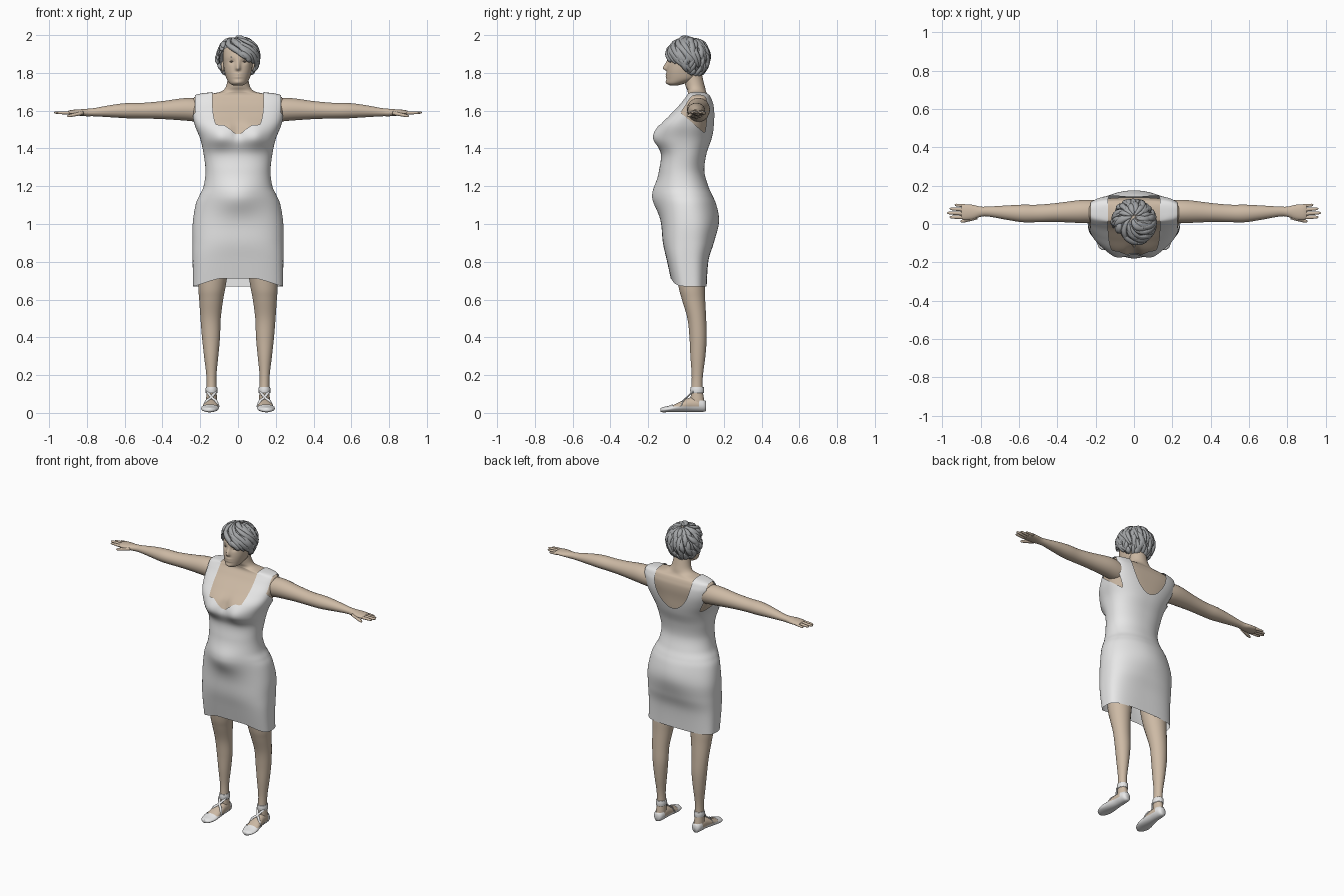
import bpy, bmesh, math, random
from mathutils import Vector, Matrix

random.seed(4)
if "Cube" in bpy.data.objects:
    bpy.data.objects.remove(bpy.data.objects["Cube"])


def material(name, rgb):
    m = bpy.data.materials.new(name)
    m.use_nodes = True
    m.diffuse_color = (*rgb, 1)
    m.node_tree.nodes["Principled BSDF"].inputs["Base Color"].default_value = (*rgb, 1)
    return m


SKIN = material("tan skin", (0.61, 0.49, 0.375))
CLOTH = material("off white cloth", (0.8, 0.8, 0.8))
HAIR = material("grey hair", (0.36, 0.37, 0.38))
EYE = material("brown eye", (0.2, 0.16, 0.13))


def clamp(v):
    return min(1, max(0, v))


def bell(v, width):
    return math.exp(-(v / width) ** 2)


def smooth_rows(rows, steps):
    """Catmull-Rom interpolation between the rows."""
    out = []
    for i in range(len(rows) - 1):
        four = [rows[max(i - 1, 0)], rows[i], rows[i + 1], rows[min(i + 2, len(rows) - 1)]]
        for k in range(steps):
            t = k / steps
            out.append([b + t * (c - a) / 2 + t * t * (a - 2.5 * b + 2 * c - d / 2)
                        + t ** 3 * (1.5 * (b - c) + (d - a) / 2) for a, b, c, d in zip(*four)])
    return out + [list(rows[-1])]


def oval(count, power=2):
    """Unit superellipse."""
    pts = []
    for i in range(count):
        a = math.tau * (i + 0.5) / count
        c, s = math.cos(a), math.sin(a)
        pts.append((math.copysign(abs(c) ** (2 / power), c), math.copysign(abs(s) ** (2 / power), s)))
    return pts


def add_rings(bm, rings):
    loops = [[bm.verts.new(p) for p in ring] for ring in rings]
    n = len(loops[0])
    for low, high in zip(loops, loops[1:]):
        for i in range(n):
            bm.faces.new((low[i], low[(i + 1) % n], high[(i + 1) % n], high[i]))
    bm.faces.new(loops[0][::-1])
    bm.faces.new(loops[-1])


def add_tube(bm, path, radii, hub, flat=1.0, sides=8):
    """Tapered strand, flattened towards the hub."""
    rings = []
    for i, p in enumerate(path):
        along = (path[min(i + 1, len(path) - 1)] - path[max(i - 1, 0)]).normalized()
        side = along.cross(p - hub).normalized()
        out = side.cross(along)
        rings.append([p + radii[i] * (u * side + flat * v * out) for u, v in oval(sides)])
    add_rings(bm, rings)


def cut(bm, keep):
    """Trim the mesh along keep(point) = 0."""
    val = {v: keep(v.co) + 1e-7 for v in bm.verts}
    new = []
    for e in list(bm.edges):
        a, b = (val[v] for v in e.verts)
        if a * b < 0:
            new.append(bmesh.utils.edge_split(e, e.verts[0], a / (a - b))[1])
    bmesh.ops.connect_verts(bm, verts=new)
    gone = [f for f in bm.faces if sum(val.get(v, 0) for v in f.verts) < 0]
    bmesh.ops.delete(bm, geom=gone, context='FACES')


def finish(name, bm, mat, keep=None, inset=0):
    bmesh.ops.recalc_face_normals(bm, faces=bm.faces)
    bm.normal_update()
    for v, n in [(v, v.normal.copy()) for v in bm.verts]:
        v.co -= n * inset
    if keep:
        cut(bm, keep)
    me = bpy.data.meshes.new(name)
    bm.to_mesh(me)
    bm.free()
    me.materials.append(mat)
    for p in me.polygons:
        p.use_smooth = True
    bpy.context.collection.objects.link(bpy.data.objects.new(name, me))


def loft(name, rows, place, mat, steps=6, sides=24, **kw):
    """Rows of (position, centre a, centre b, radius a, radius b)."""
    bm = bmesh.new()
    add_rings(bm, [[place(t, a + ra * u, b + rb * v) for u, v in oval(sides)]
                   for t, a, b, ra, rb in smooth_rows(rows, steps)])
    finish(name, bm, mat, **kw)


def upright(name, rows, mat, shape, **kw):
    """Rows of (height, front, back, half width, squareness)."""
    bm = bmesh.new()
    add_rings(bm, [[shape(w * u, (f + b) / 2 + (b - f) / 2 * v, z) for u, v in oval(112, p)]
                   for z, f, b, w, p in smooth_rows(rows, 7)])
    finish(name, bm, mat, **kw)


def ball(centre, radii):
    bm = bmesh.new()
    bmesh.ops.create_uvsphere(bm, u_segments=32, v_segments=20, radius=1,
                              matrix=Matrix.Translation(centre) @ Matrix.Diagonal((*radii, 1)))
    return bm


# Torso and dress share one silhouette
TORSO = [(.64, -.065, .108, .238, 3.2), (.8, -.1, .118, .24, 3), (.9, -.122, .145, .241, 2.6),
         (1, -.13, .16, .24, 2.4), (1.1, -.14, .15, .225, 2.2), (1.15, -.145, .136, .205, 2.2),
         (1.2, -.148, .117, .182, 2.2), (1.28, -.142, .097, .172, 2.2), (1.37, -.133, .108, .182, 2.3),
         (1.45, -.165, .135, .2, 2.4), (1.52, -.145, .15, .228, 2.6), (1.58, -.09, .155, .243, 2.8),
         (1.63, -.04, .15, .246, 3), (1.66, -.015, .14, .245, 3), (1.68, 0, .13, .232, 3),
         (1.691, .003, .12, .195, 2.7), (1.699, .002, .115, .13, 2.4), (1.708, 0, .112, .092, 2.1),
         (1.725, -.008, .108, .073, 2), (1.755, -.015, .1, .064, 2), (1.8, -.02, .09, .06, 2),
         (1.85, -.025, .085, .058, 2)]


def figure(x, y, z):
    """Adds bust, belly and seat."""
    if y < 0:
        y -= .018 * bell(abs(x) - .095, .05) * bell(z - 1.46, .055)
        y += .022 * bell(x, .022) * bell(z - 1.5, .05)
        y -= .035 * bell(x, .12) * bell(z - 1.14, .08)
    else:
        y += .016 * bell(x, .13) * bell(z - 1.04, .1)
    return x, y, z


def bare_back(x, y, z):
    x, y, z = figure(x, y, z)
    return x, y - .14 * max(y - .05, 0) * bell(z - 1.54, .09), z


def dress_edge(p):
    front = p.y < .06
    depth, power = (.215, 3) if front else (.2, 1.8)
    neck = ((abs(p.x) / .135) ** power + (max(1.68 - p.z, 0) / depth) ** power - 1) / 8
    if front:
        neck = max(neck, 1.462 + .063 * clamp(abs(p.x) / .075) ** .8 - p.z)
    armpit = 1.48 + max(.85 * (.1 - p.y), 1.8 * (p.y - .1))
    arm = max(.228 - .5 * max(1.6 - p.z, 0) - abs(p.x), armpit - p.z)
    hem = p.z - .67 - .042 * clamp(1.2 - (p.x / .22) ** 2) * clamp(-p.y / .08)
    return min(neck, arm, hem)


upright("torso", TORSO[3:], SKIN, bare_back, inset=.007)
upright("dress", TORSO, CLOTH, figure, keep=dress_edge)


# Head with modelled face
def face(x, y, z):
    if y < 0:
        y -= .023 * bell(x, .012) * bell(z - 1.823, .034 if z > 1.823 else .009)
        y -= .005 * bell(x, .022) * (bell(z - 1.793, .006) + bell(z - 1.778, .006))
        y -= .006 * bell(x, .022) * bell(z - 1.75, .012)
        y += .008 * bell(abs(x) - .032, .017) * bell(z - 1.86, .013)
    return x, y, z


upright("head", [(1.733, -.085, -.045, .022, 2), (1.745, -.1, 0, .044, 2), (1.77, -.103, .06, .061, 2.1),
                 (1.81, -.102, .08, .072, 2.2), (1.85, -.098, .1, .078, 2.2), (1.89, -.094, .105, .08, 2.2),
                 (1.93, -.08, .1, .074, 2.1), (1.965, -.045, .08, .055, 2), (1.98, 0, .05, .025, 2)], SKIN, face)

# Hair: trimmed cap covered with locks swept to one side
HUB = Vector((0, .01, 1.88))
SIZE = Vector((.109, .113, .107))


def above_hairline(p):
    t = clamp((.05 - p.y) / .11)
    return p.z - (1.765 + .145 * t - .55 * p.x * t * t)


finish("hair_cap", ball(HUB, SIZE - Vector((.005,) * 3)), HAIR, keep=above_hairline)
bm = bmesh.new()
TILT = Matrix.Rotation(-.25, 3, 'X')
for k in range(125):
    turn = k * 2.4 + random.uniform(-.15, .15)
    start = .05 + 2.1 * ((k + .5) / 125) ** 1.2
    sweep = random.uniform(-.02, .07) + .12 * clamp(-math.sin(turn))
    lift = random.uniform(.98, 1.02)
    path = []
    for i in range(random.randint(8, 13)):
        th, ph = start + .1 * i, turn + sweep * i
        d = TILT @ Vector((math.sin(th) * math.cos(ph), math.sin(th) * math.sin(ph), math.cos(th)))
        p = HUB + d * SIZE * lift
        if above_hairline(p) < -.014 or th > 2.6:
            break
        path.append(p)
    n = len(path)
    if n > 3:
        fat = random.uniform(.009, .016)
        add_tube(bm, path, [.002 + fat * math.sin(math.pi * (i + .3) / n) for i in range(n)], HUB, .75)
finish("hair_locks", bm, HAIR)

LEG = [(1.03, .1, .02, .085, .08), (.8, .127, .02, .082, .075), (.67, .138, .03, .073, .07),
       (.6, .142, .04, .064, .062), (.5, .145, .057, .054, .05), (.4, .143, .064, .048, .046),
       (.3, .142, .063, .038, .04), (.2, .141, .06, .027, .03), (.13, .14, .058, .026, .03),
       (.07, .14, .06, .029, .036), (.04, .14, .065, .028, .036)]
FOOT = [(.103, .14, .035, .014, .02), (.09, .14, .04, .025, .03), (.06, .14, .045, .031, .036),
        (.02, .141, .045, .034, .036), (-.03, .145, .034, .04, .026), (-.08, .149, .022, .042, .014),
        (-.115, .151, .017, .03, .01), (-.13, .151, .015, .012, .006)]
ARM = [(.1, .06, 1.595, .055, .055), (.2, .065, 1.602, .06, .062), (.28, .065, 1.607, .06, .06),
       (.4, .06, 1.603, .05, .048), (.5, .055, 1.6, .046, .042), (.58, .055, 1.6, .046, .041),
       (.66, .059, 1.598, .038, .034), (.76, .065, 1.592, .026, .022), (.8, .064, 1.59, .027, .02),
       (.84, .062, 1.59, .038, .017), (.88, .062, 1.59, .041, .014), (.9, .063, 1.59, .036, .009)]
# Base x, base y, tip x, tip y, tip height, thickness
FINGERS = [(.875, .094, .935, .1, 1.585, .009), (.88, .074, .962, .08, 1.588, .01),
           (.88, .054, .975, .058, 1.59, .0105), (.88, .034, .962, .036, 1.588, .01),
           (.82, .035, .905, .012, 1.57, .012)]

for side, s in (("left", 1), ("right", -1)):
    # Limbs
    loft(side + "_leg", LEG, lambda z, x, y: (s * x, y, z), SKIN)
    loft(side + "_arm", ARM, lambda x, y, z: (s * x, y, z), SKIN)
    bm = bmesh.new()
    for bx, by, tx, ty, tz, r in FINGERS:
        a, b = Vector((s * bx, by, 1.588)), Vector((s * tx, ty, tz))
        add_tube(bm, [a.lerp(b, t) for t in (0, .3, .6, .85, .95, 1)],
                 [r, r, .9 * r, .8 * r, .55 * r, .15 * r], Vector((s * bx, by, 0)), .85)
    finish(side + "_fingers", bm, SKIN)

    # Foot, flat shoe and ribbons
    loft(side + "_foot", FOOT, lambda y, x, z: (s * x, y, max(z, .006)), SKIN)
    shoe = [(y * 1.04, cx, cz, rx + .004, rz + .004) for y, cx, cz, rx, rz in FOOT]
    loft(side + "_shoe", shoe, lambda y, x, z: (s * x, y, max(z, 0)), CLOTH, sides=40,
         keep=lambda p: max(.035 - p.z, -.07 - p.y, min(p.y - .07, .065 - p.z)))
    loft(side + "_ankle_band", [(.106, .14, .059, .031, .036), (.122, .14, .059, .032, .037),
                                (.138, .14, .059, .03, .035)], lambda z, x, y: (s * x, y, z), CLOTH)
    bm = bmesh.new()
    for k in (1, -1):
        pts = smooth_rows([(.143 + k * .039, -.03, .03), (.141 + k * .024, -.015, .064),
                           (.141, .005, .083), (.14 - k * .024, .04, .115)], 5)
        add_tube(bm, [Vector((s * x, y, z)) for x, y, z in pts], [.008] * len(pts),
                 Vector((s * .14, .06, .03)), .5)
    finish(side + "_shoe_ribbons", bm, CLOTH)

    # Face details
    finish(side + "_ear", ball((s * .08, .01, 1.835), (.01, .018, .028)), SKIN)
    finish(side + "_eye", ball((s * .032, -.079, 1.86), (.012, .008, .005)), EYE)
    bm = bmesh.new()
    add_tube(bm, [Vector((s * x, y, z)) for x, y, z in
                  ((.016, -.091, 1.879), (.034, -.087, 1.885), (.052, -.073, 1.88))],
             [.002, .003, .002], HUB, .7)
    finish(side + "_eyebrow", bm, HAIR)
